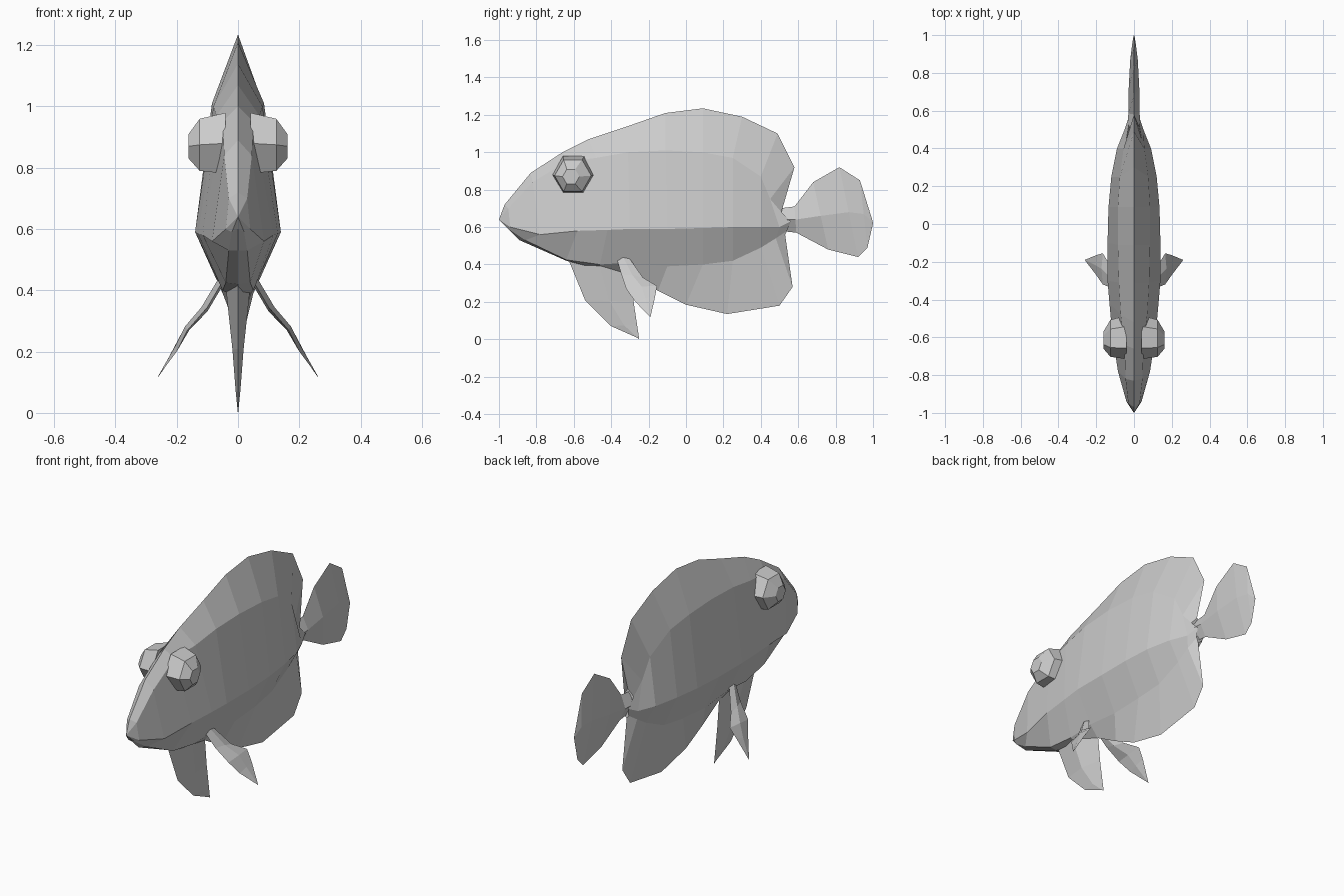
import bpy, bmesh, math
from mathutils import Vector

if "Cube" in bpy.data.objects:
    bpy.data.objects.remove(bpy.data.objects["Cube"])

grey = bpy.data.materials.new("plain_grey")
grey.diffuse_color = (0.6, 0.6, 0.6, 1)
grey.use_nodes = True
grey.node_tree.nodes["Principled BSDF"].inputs["Base Color"].default_value = grey.diffuse_color


def make(name, verts, faces):
    """Flat shaded mesh object with merged points and outward faces."""
    bm = bmesh.new()
    vs = [bm.verts.new(v) for v in verts]
    for f in faces:
        bm.faces.new([vs[i] for i in f])
    bmesh.ops.remove_doubles(bm, verts=bm.verts, dist=0.0005)
    bmesh.ops.dissolve_degenerate(bm, edges=bm.edges, dist=0.0005)
    bmesh.ops.recalc_face_normals(bm, faces=bm.faces)
    mesh = bpy.data.meshes.new(name)
    bm.to_mesh(mesh)
    bm.free()
    mesh.materials.append(grey)
    ob = bpy.data.objects.new(name, mesh)
    bpy.context.collection.objects.link(ob)
    return ob


def loft(name, rings):
    """Skin closed rings of equal count and cap both ends."""
    n = len(rings[0])
    verts = [p for r in rings for p in r]
    faces = [(i * n + j, i * n + (j + 1) % n, (i + 1) * n + (j + 1) % n, (i + 1) * n + j)
             for i in range(len(rings) - 1) for j in range(n)]
    faces += [range(n), range(len(verts) - n, len(verts))]
    return make(name, verts, faces)


def blade(name, stations, side=(1, 0, 0)):
    """Fin with sharp rims: each station is rim point, rim point, half thickness."""
    rings = []
    for a, b, w in stations:
        a, b = Vector(a), Vector(b)
        mid, off = (a + b) / 2, Vector(side).normalized() * w
        rings.append([a, mid + off, b, mid - off])
    return loft(name, rings)


# Body with dorsal and anal fins: long lines from snout to tail root
top = [(-1, .64), (-.97, .72), (-.83, .89), (-.66, 1.0), (-.52, 1.07), (-.31, 1.14),
       (-.11, 1.21), (.09, 1.235), (.3, 1.19), (.49, 1.1), (.58, .92), (.52, .72)]
crest = [(0, -1, .64), (.03, -.95, .70), (.045, -.82, .84), (.05, -.64, .95),
         (.07, -.48, .97), (.08, -.31, 1.0), (.085, -.11, 1.01), (.085, .09, 1.0),
         (.075, .25, .97), (.055, .4, .87), (.04, .45, .75), (.03, .51, .68)]
ridge = [(0, -1, .64), (.04, -.94, .60), (.085, -.78, .56), (.115, -.58, .58),
         (.13, -.42, .585), (.14, -.3, .59), (.14, -.1, .59), (.135, .09, .595),
         (.12, .25, .6), (.09, .4, .6), (.05, .5, .6), (.03, .56, .63)]
belly = [(0, -1, .64), (.02, -.95, .59), (.03, -.86, .53), (.04, -.64, .425),
         (.05, -.46, .4), (.05, -.3, .41), (.05, -.1, .39), (.045, .09, .4),
         (.035, .25, .42), (.03, .4, .49), (.03, .48, .54), (.02, .54, .58)]
bottom = [(-1, .64), (-.96, .60), (-.89, .53), (-.64, .42), (-.46, .37), (-.3, .345),
          (-.15, .26), (0, .185), (.22, .135), (.5, .18), (.57, .28), (.53, .56)]
rings = []
for t, c, r, b, u in zip(top, crest, ridge, belly, bottom):
    half = [c, r, b]
    rings.append([(0, *t)] + half + [(0, *u)] + [(-x, y, z) for x, y, z in reversed(half)])
loft("body", rings)

# Tail fin
tail = [((.5, .70), (.5, .58), .035), ((.58, .71), (.59, .57), .03),
        ((.68, .84), (.76, .48), .028), ((.82, .92), (.92, .44), .02),
        ((.93, .85), (.97, .49), .01), ((.997, .635), (1.0, .62), .002)]
blade("tail_fin", [((0, *a), (0, *b), w) for a, b, w in tail])

# Pelvic fin under the chest
pelvic = [((-.63, .43), (-.3, .39), .04), ((-.54, .21), (-.28, .2), .018),
          ((-.4, .07), (-.262, .08), .008), ((-.26, .008), (-.25, 0), .001)]
blade("pelvic_fin", [((0, *a), (0, *b), w) for a, b, w in pelvic])

# Paired pectoral fins and bulging six-sided eyes
for s, label in ((1, "right"), (-1, "left")):
    fin = [((.05, -.37, .43), (.06, -.3, .43), .012),
           ((.10, -.345, .345), (.12, -.23, .33), .012),
           ((.165, -.32, .27), (.165, -.155, .285), .009),
           ((.20, -.27, .2), (.2, -.165, .23), .006),
           ((.26, -.192, .12), (.26, -.19, .118), .001)]
    blade(label + "_pectoral_fin",
          [((s * a[0], *a[1:]), (s * b[0], *b[1:]), w) for a, b, w in fin], (s * .8, 0, .6))
    eye = []
    for x, radius, y, z in ((.04, .115, -.6, .88), (.125, .098, -.605, .875), (.162, .045, -.615, .87)):
        eye.append([(s * x, y + radius * math.cos(k * math.pi / 3),
                     z + radius * math.sin(k * math.pi / 3)) for k in range(6)])
    loft(label + "_eye", eye)
